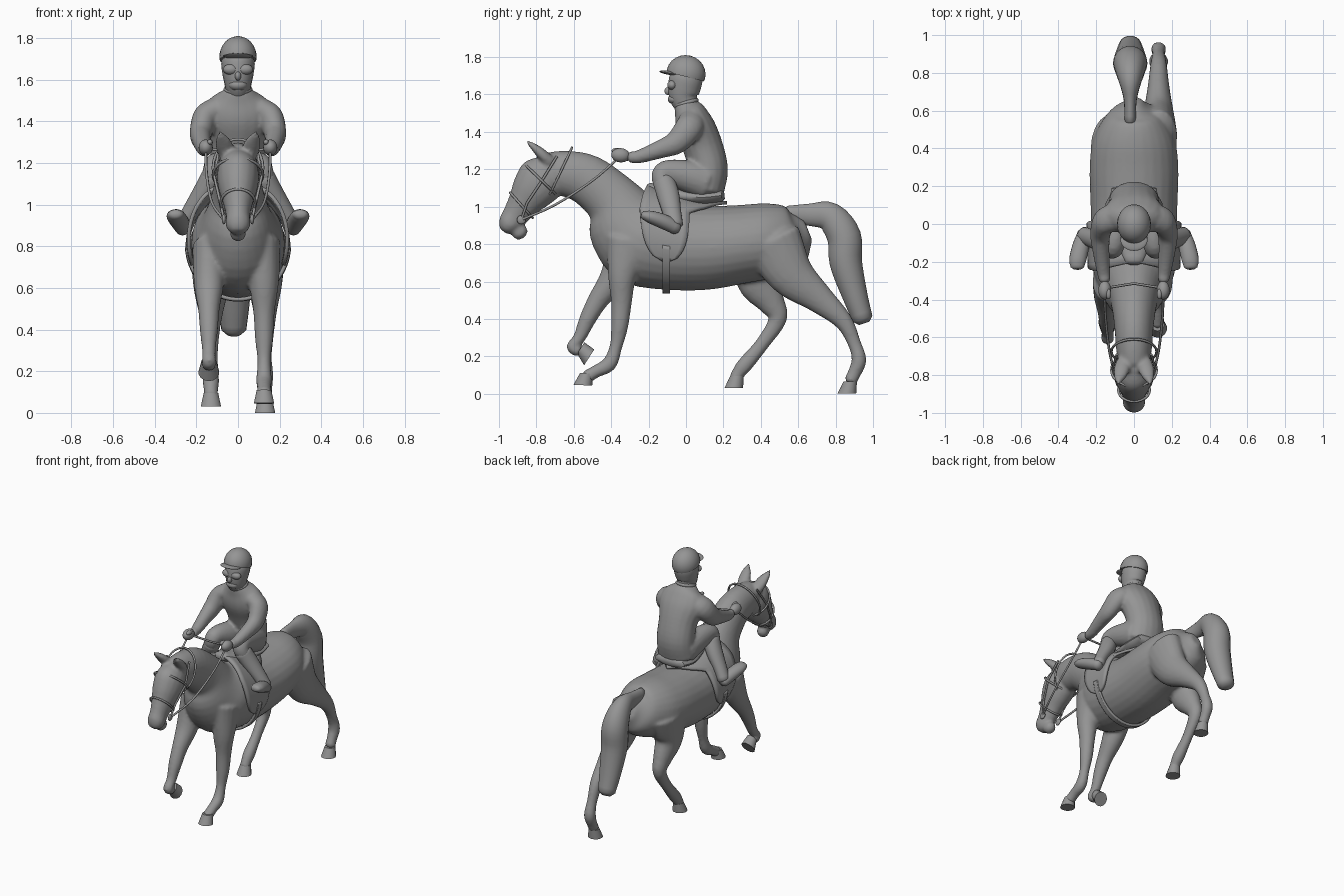
import bpy, bmesh, math
from mathutils import Vector, Matrix

cube = bpy.data.objects.get("Cube")
if cube:
    bpy.data.objects.remove(cube)

grey = bpy.data.materials.new("stone grey")
grey.use_nodes = True
COLOUR = (0.3, 0.3, 0.3, 1)
grey.diffuse_color = COLOUR
grey.node_tree.nodes["Principled BSDF"].inputs["Base Color"].default_value = COLOUR


def finish(name, bm, angle=50):
    bmesh.ops.recalc_face_normals(bm, faces=bm.faces)
    mesh = bpy.data.meshes.new(name)
    bm.to_mesh(mesh)
    bm.free()
    mesh.materials.append(grey)
    ob = bpy.data.objects.new(name, mesh)
    bpy.context.collection.objects.link(ob)
    bpy.ops.object.select_all(action='DESELECT')
    ob.select_set(True)
    bpy.context.view_layer.objects.active = ob
    bpy.ops.object.shade_smooth_by_angle(angle=math.radians(angle))
    return ob


def spline(pts, steps):
    """Catmull-Rom through tuples of any length."""
    v = [Vector(p) for p in pts]
    v = [2 * v[0] - v[1]] + v + [2 * v[-1] - v[-2]]
    out = []
    for a, b, c, d in zip(v, v[1:], v[2:], v[3:]):
        for i in range(steps):
            t = i / steps
            out.append(b + (c - a) * (t / 2) + (2 * a - 5 * b + 4 * c - d) * (t * t / 2)
                       + (3 * b - a - 3 * c + d) * (t ** 3 / 2))
    return out + [v[-2]]


def loft(name, pts, x=0, side=1, n=18, steps=4):
    """Elliptical sections (x, y, z, half width, half depth); x may be left out."""
    full = [p if len(p) == 5 else (x, *p) for p in pts]
    sec = spline([(p[0] * side, *p[1:]) for p in full], steps)
    pos = [Vector(s[:3]) for s in sec]
    bm = bmesh.new()
    rings = []

    def ring(c, t, w, h):
        u = (Vector((1, 0, 0)) - t * t.x).normalized()
        v = t.cross(u)
        rings.append([bm.verts.new(c + u * w * math.cos(k) + v * h * math.sin(k))
                      for k in (math.tau * i / n for i in range(n))])

    last = len(sec) - 1
    for i, s in enumerate(sec):
        t = (pos[min(i + 1, last)] - pos[max(i - 1, 0)]).normalized()
        w, h = max(s[3], .003), max(s[4], .003)
        cap = min(w, h) * .45
        if i == 0:
            ring(pos[i] - t * cap, t, w * .55, h * .55)
        ring(pos[i], t, w, h)
        if i == last:
            ring(pos[i] + t * cap, t, w * .55, h * .55)
    for a, b in zip(rings, rings[1:]):
        for i in range(n):
            bm.faces.new((a[i], a[i - 1], b[i - 1], b[i]))
    bm.faces.new(rings[0])
    bm.faces.new(rings[-1])
    return finish(name, bm)


def ball(name, loc, size, tilt=0, cut=False):
    bm = bmesh.new()
    bmesh.ops.create_uvsphere(bm, u_segments=20, v_segments=12, radius=1)
    if cut:
        res = bmesh.ops.bisect_plane(bm, geom=bm.verts[:] + bm.edges[:] + bm.faces[:],
                                     plane_co=(0, 0, -.15), plane_no=(0, 0, -1), clear_outer=True)
        bmesh.ops.holes_fill(bm, edges=[e for e in res["geom_cut"] if isinstance(e, bmesh.types.BMEdge)])
    bm.transform(Matrix.Translation(loc) @ Matrix.Rotation(tilt, 4, 'X') @ Matrix.Diagonal((*size, 1)))
    return finish(name, bm)


def fuse(name, parts, voxel, smooth):
    bpy.ops.object.select_all(action='DESELECT')
    for p in parts:
        p.select_set(True)
    bpy.context.view_layer.objects.active = parts[0]
    bpy.ops.object.join()
    ob = parts[0]
    ob.name = name
    mod = ob.modifiers.new("Fuse", 'REMESH')
    mod.mode, mod.voxel_size, mod.use_smooth_shade = 'VOXEL', voxel, True
    mod = ob.modifiers.new("Soften", 'SMOOTH')
    mod.factor, mod.iterations = .5, smooth


def hoof(name, x, y, z, tilt=0):
    bm = bmesh.new()
    bmesh.ops.create_cone(bm, cap_ends=True, segments=14, radius1=.05, radius2=.036, depth=.065)
    for v in bm.verts:
        if v.co.z > 0:
            v.co.y += .018
    bm.transform(Matrix.Translation((x, y, z)) @ Matrix.Rotation(tilt, 4, 'X'))
    finish(name, bm, 30)


def strap(name, pts, r=.007, closed=False):
    cu = bpy.data.curves.new(name, 'CURVE')
    cu.dimensions, cu.bevel_depth, cu.bevel_resolution = '3D', r, 1
    cu.use_fill_caps = True
    sp = cu.splines.new('POLY')
    sp.points.add(len(pts) - 1)
    for p, q in zip(sp.points, pts):
        p.co = (*q, 1)
    sp.use_cyclic_u = closed
    cu.materials.append(grey)
    bpy.context.collection.objects.link(bpy.data.objects.new(name, cu))


def head_ring(name, top, bottom, w):
    a, b = Vector((0, *top)), Vector((0, *bottom))
    angles = [math.tau * i / 28 for i in range(28)]
    strap(name, [(a + b) / 2 + (a - b) / 2 * math.cos(k) + Vector((w * math.sin(k), 0, 0))
                 for k in angles], closed=True)


def wrap(name, start, end, extent, gap):
    """Panel hugging the barrel; extent(angle) gives its y range."""
    bm = bmesh.new()
    rows = []
    for i in range(41):
        a = math.radians(start + (end - start) * i / 40)
        y0, y1 = extent(abs(math.degrees(a)))
        row = []
        for j in range(9):
            y = y0 + (y1 - y0) * j / 8
            f = min(max((.1 - y) / .35, 0), 1)
            row.append(bm.verts.new(((.23 - .01 * f + gap) * math.sin(a), y,
                                     .78 + .06 * f + (.225 + .04 * f + gap) * math.cos(a))))
        rows.append(row)
    for p, q in zip(rows, rows[1:]):
        for j in range(8):
            bm.faces.new((p[j], p[j + 1], q[j + 1], q[j]))
    ob = finish(name, bm)
    mod = ob.modifiers.new("Thickness", 'SOLIDIFY')
    mod.thickness, mod.offset = .018, 0


# Horse: barrel and neck, head, ears, legs
body = loft("body", [(.625, .86, .07, .1), (.57, .84, .15, .165), (.45, .82, .215, .2),
                     (.3, .8, .235, .21), (.1, .78, .23, .225), (-.1, .79, .225, .235),
                     (-.23, .835, .22, .26), (-.32, .915, .175, .22), (-.395, 1.035, .128, .152),
                     (-.53, 1.145, .105, .135), (-.66, 1.18, .095, .12), (-.75, 1.19, .08, .1)], n=28)
head = loft("head", [(-.71, 1.22, .07, .08), (-.765, 1.155, .1, .13), (-.82, 1.085, .095, .118),
                     (-.87, 1.015, .073, .088), (-.915, .95, .058, .07), (-.945, .91, .06, .062),
                     (-.965, .885, .05, .045)])
lip = ball("lower_lip", (0, -.89, .865), (.04, .045, .04), .6)
horse = [body, head, lip]
for s in (1, -1):
    horse.append(loft("ear", [(.055, -.73, 1.24, .04, .034), (.068, -.78, 1.29, .042, .028),
                              (.08, -.82, 1.325, .026, .018), (.085, -.85, 1.35, .008, .008)], side=s))
horse += [
    loft("left_foreleg", [(-.3, .82, .08, .13), (-.34, .63, .072, .078), (-.345, .49, .052, .056),
                          (-.355, .36, .044, .046), (-.375, .25, .032, .034), (-.41, .16, .038, .04),
                          (-.48, .12, .034, .034), (-.53, .09, .036, .036)], x=.125),
    loft("right_foreleg", [(-.3, .8, .08, .12), (-.385, .62, .072, .078), (-.47, .5, .052, .056),
                           (-.525, .4, .044, .045), (-.57, .3, .033, .034), (-.61, .25, .034, .03),
                           (-.575, .23, .034, .034)], x=-.14),
    loft("left_hindleg", [(.46, .82, .1, .16), (.56, .64, .085, .125), (.71, .51, .06, .08),
                          (.84, .39, .044, .05), (.9, .27, .033, .036), (.925, .18, .04, .04),
                          (.9, .11, .034, .036), (.88, .07, .036, .036)], x=.13),
    loft("right_hindleg", [(.4, .8, .1, .18), (.385, .61, .085, .12), (.455, .49, .06, .075),
                           (.49, .4, .044, .05), (.41, .27, .033, .038), (.315, .155, .04, .042),
                           (.28, .11, .034, .036), (.265, .08, .036, .036)], x=-.13)]
fuse("horse", horse, .011, 5)
hoof("left_front_hoof", .125, -.55, .078, -.05)
hoof("right_front_hoof", -.14, -.545, .212, 1.0)
hoof("left_hind_hoof", .13, .86, .0325)
hoof("right_hind_hoof", -.13, .255, .0625)
loft("tail", [(.54, .96, .03, .045), (.66, .957, .035, .06), (.77, .945, .065, .08),
              (.845, .84, .088, .092), (.855, .7, .09, .088), (.905, .52, .075, .068),
              (.945, .4, .06, .055)], x=-.02)


# Saddle, flaps and girth
def flap(a):
    t = min(a / 114, 1)
    close = max(math.sqrt(1 - t ** 5), .12)
    front = .09 + .05 * min(t * 2, 1)
    return -.11 - front * close, -.11 + max(.33 * (1 - 1.5 * t), .13) * close


wrap("saddle_cloth", -114, 114, flap, .016)
wrap("girth", 95, 265, lambda a: (-.125, -.085), .022)
loft("saddle_seat", [(-.2, 1.1, .05, .03), (-.1, 1.07, .09, .04), (.07, 1.05, .13, .045),
                     (.19, 1.06, .12, .035)])

# Bridle and reins
head_ring("throat_lash", (-.61, 1.315), (-.74, 1.04), .12)
head_ring("brow_band", (-.86, 1.225), (-.69, 1.06), .12)
head_ring("nose_band", (-.94, 1.075), (-.82, .94), .083)
for s, label in ((1, "left"), (-1, "right")):
    strap(label + "_cheek_strap", [(s * .09, -.69, 1.27), (s * .115, -.77, 1.14),
                                   (s * .088, -.85, 1.02), (s * .068, -.88, .93)])
    ball(label + "_bit_ring", (s * .068, -.88, .93), (.01, .024, .024))
    strap(label + "_rein", [p[:] for p in spline([(s * .07, -.88, .93), (s * .125, -.7, 1.01),
                                                  (s * .15, -.5, 1.14), (s * .155, -.35, 1.27)], 5)])
strap("rein_loop", [(-.155, -.34, 1.27), (0, -.315, 1.25), (.155, -.34, 1.27)])

# Rider: torso and limbs
rider = [loft("torso", [(.105, 1.09, .14, .1), (.12, 1.2, .135, .105), (.09, 1.32, .138, .108),
                        (.05, 1.42, .165, .108), (.025, 1.49, .15, .09), (.005, 1.535, .09, .07),
                        (0, 1.56, .06, .058)])]
for s, label in ((1, "left"), (-1, "right")):
    rider.append(loft("arm", [(.1, .03, 1.46, .06, .07), (.155, .015, 1.42, .062, .075),
                              (.178, -.05, 1.345, .054, .064), (.176, -.13, 1.31, .046, .05),
                              (.162, -.25, 1.268, .036, .036), (.155, -.3, 1.265, .03, .03)], side=s))
    rider.append(loft("thigh", [(.07, .11, 1.13, .08, .095), (.085, 0, 1.165, .075, .085),
                                (.105, -.1, 1.185, .06, .065), (.115, -.13, 1.16, .055, .055),
                                (.135, -.115, 1.1, .05, .05)], side=s))
    ball(label + "_hand", (s * .155, -.35, 1.275), (.034, .05, .038), -.1)
    ball(label + "_thumb", (s * .135, -.37, 1.3), (.014, .028, .014))
    loft(label + "_boot", [(.12, -.12, 1.14, .055, .06), (.165, -.095, 1.06, .052, .06),
                           (.225, -.075, .97, .042, .05), (.265, -.06, .9, .04, .045)], side=s)
    loft(label + "_foot", [(.262, -.05, .885, .038, .036), (.282, -.12, .92, .045, .04),
                           (.298, -.19, .945, .045, .034), (.3, -.23, .955, .035, .022)], side=s)
    ball(label + "_goggle", (s * .034, -.074, 1.65), (.038, .026, .026))
fuse("rider_body", rider, .01, 4)

# Rider's head, nose, collar and helmet
loft("rider_head", [(.015, 1.52, .055, .058), (-.012, 1.58, .065, .075), (-.01, 1.63, .075, .087),
                    (0, 1.69, .08, .09), (0, 1.75, .06, .07)])
ball("nose", (0, -.095, 1.618), (.015, .02, .022), .4)
ball("chin", (0, -.062, 1.575), (.045, .035, .028))
ball("collar", (0, -.0, 1.555), (.07, .07, .025), .25)
ball("helmet", (0, 0, 1.71), (.09, .105, .1), -.25, cut=True)
ball("helmet_peak", (0, -.085, 1.715), (.072, .058, .011), -.15)
